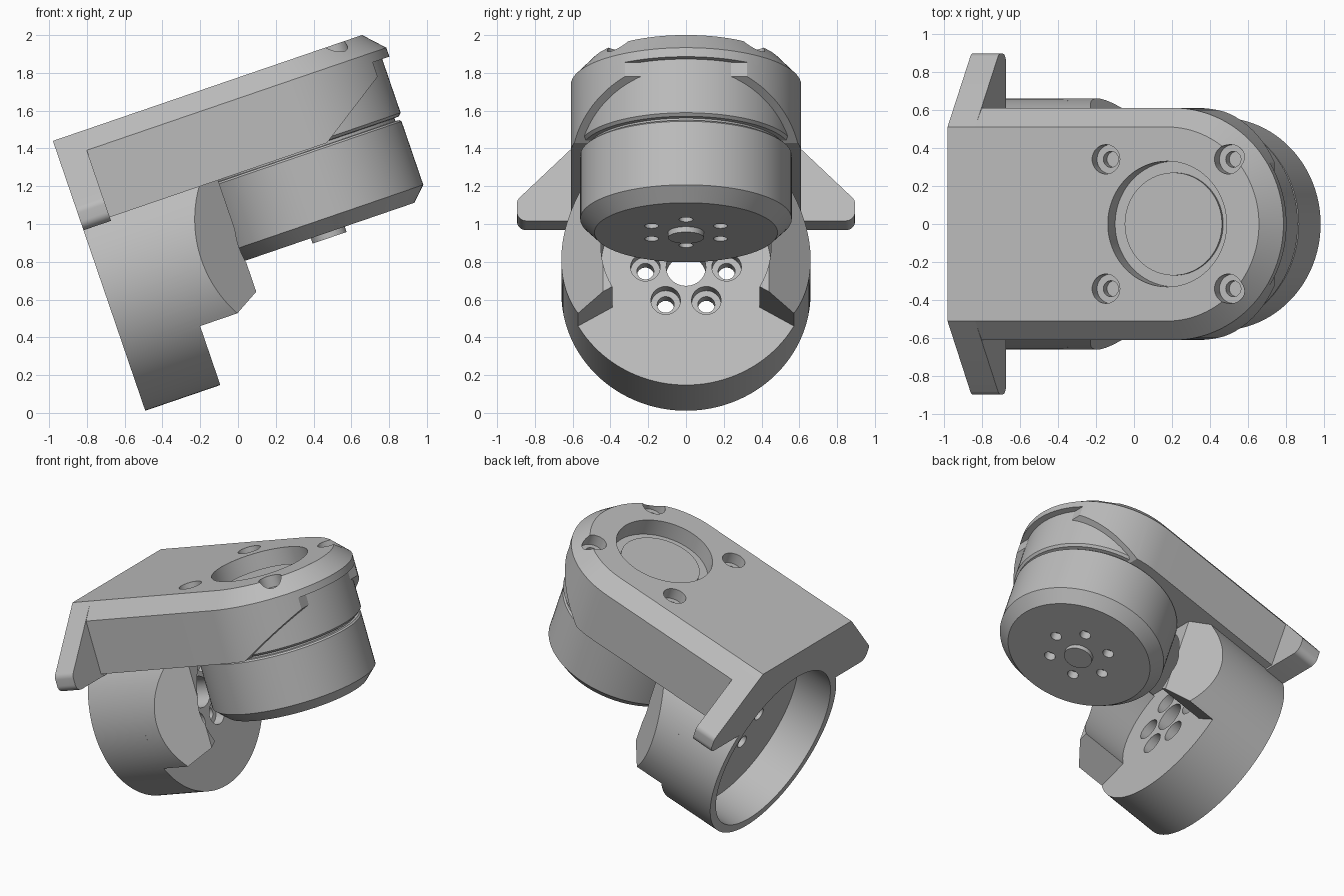
import bpy, bmesh, math
from mathutils import Matrix, Vector

cube = bpy.data.objects.get("Cube")
if cube:
    bpy.data.objects.remove(cube)

# The whole assembly is designed upright, then tilted about y
PLACE = Matrix.Translation((-0.98, 0, 1.44)) @ Matrix.Rotation(math.radians(-18.9), 4, 'Y')
AXIS = 1.22      # motor axis (x)
CUP = -0.85      # cup axis (z)

grey = bpy.data.materials.new("plain grey")
grey.use_nodes = True
GREY = (0.5, 0.5, 0.5, 1)
grey.diffuse_color = GREY
grey.node_tree.nodes["Principled BSDF"].inputs["Base Color"].default_value = GREY


def loft(name, rings):
    """Closed solid through a list of equal-length point rings."""
    bm = bmesh.new()
    loops = [[bm.verts.new(p) for p in ring] for ring in rings]
    n = len(loops[0])
    for a, b in zip(loops, loops[1:]):
        for i in range(n):
            j = (i + 1) % n
            bm.faces.new((a[i], a[j], b[j], b[i]))
    bm.faces.new(loops[0])
    bm.faces.new(loops[-1])
    bmesh.ops.recalc_face_normals(bm, faces=bm.faces)
    mesh = bpy.data.meshes.new(name)
    bm.to_mesh(mesh)
    bm.free()
    mesh.materials.append(grey)
    obj = bpy.data.objects.new(name, mesh)
    bpy.context.scene.collection.objects.link(obj)
    obj.matrix_world = PLACE
    return obj


def arc(cx, cy, r, start, end, n):
    return [(cx + r * math.cos(math.radians(start + (end - start) * i / n)),
             cy + r * math.sin(math.radians(start + (end - start) * i / n))) for i in range(n + 1)]


def prism(name, pts, axis, lo, hi):
    """Extrude a 2D outline along one axis."""
    def place(p, t):
        return {'X': (t, p[0], p[1]), 'Y': (p[0], t, p[1]), 'Z': (p[0], p[1], t)}[axis]
    return loft(name, [[place(p, t) for p in pts] for t in (lo, hi)])


def disc(name, axis, a, b, r, lo, hi, n=48):
    return prism(name, arc(a, b, r, 0, 360, n)[:-1], axis, lo, hi)


def turned(name, profile, n=96):
    """Solid of (radius, z) rings around the motor axis."""
    return loft(name, [[(x, y, z) for x, y in arc(AXIS, 0, r, 0, 360, n)[:-1]] for r, z in profile])


def boolean(obj, others, operation):
    for other in others:
        mod = obj.modifiers.new("join or cut", 'BOOLEAN')
        mod.operation, mod.solver, mod.object = operation, 'EXACT', other
    bpy.context.view_layer.update()
    result = obj.evaluated_get(bpy.context.evaluated_depsgraph_get())
    mesh = bpy.data.meshes.new_from_object(result)
    obj.modifiers.clear()
    obj.data = mesh
    for other in others:
        bpy.data.objects.remove(other)


def smooth(obj):
    obj.data.shade_smooth()
    obj.data.set_sharp_from_angle(angle=math.radians(25))


# Arm: round-ended block with a bevelled upper rim
def arm_outline(half, z):
    pts = [(0, -half)] + arc(AXIS, 0, half, -90, 90, 64) + [(0, half)]
    return [(x, y, z) for x, y in pts]


bracket = loft("bracket", [arm_outline(0.61, -0.48), arm_outline(0.61, -0.105), arm_outline(0.51, 0)])

# Opening at the end of the arm that reveals the motor
opening = [(1.369, -0.48), (1.737, -0.235), (1.737, -0.155), (2, -0.155), (2, -0.6), (1.369, -0.6)]
boolean(bracket, [prism("opening", opening, 'Y', -1, 1)], 'DIFFERENCE')

# Back plate with two rounded wings
half = [(0.51, 0)] + arc(0.845, -0.405, 0.05, 45, 0, 8) + arc(0.845, -0.45, 0.05, 0, -90, 8)
plate = half + [(-y, z) for y, z in reversed(half)]
parts = [prism("back_plate", plate, 'X', 0, 0.154)]

# Round cup and its two forward jaws
parts.append(disc("cup", 'X', 0, CUP, 0.66, 0, 0.42, 128))
for side in (1, -1):
    sector = arc(0, CUP, 0.66, -30, 50, 32) + arc(0, CUP, 0.45, 50, -30, 32)
    jaw = prism("jaw", [(side * y, z) for y, z in sector], 'X', 0.38, 0.76)
    bevel = [(0.5, 0.7), (0.9, 0.3), (0.9, 0.9)]
    cutter = prism("jaw_bevel", [(x, side * y) for x, y in bevel], 'Z', -1.4, -0.47)
    boolean(jaw, [cutter], 'DIFFERENCE')
    parts.append(jaw)
boolean(bracket, parts, 'UNION')

# Cup hollow, centre bore and ring of counterbored holes
cuts = [disc("hollow", 'X', 0, CUP, 0.6, -0.1, 0.28, 128),
        disc("bore", 'X', 0, CUP, 0.105, 0.2, 0.5)]
for y, z in arc(0, CUP, 0.215, 0, 300, 5):
    cuts.append(disc("bolt_hole", 'X', y, z, 0.045, 0.2, 0.5))
    cuts.append(disc("counterbore", 'X', y, z, 0.078, 0.35, 0.5))

# Round recess and four screw holes on top of the arm
cuts.append(disc("recess", 'Z', AXIS, 0, 0.33, -0.12, 0.1, 96))
for dx in (-0.34, 0.34):
    for y in (-0.34, 0.34):
        cuts.append(disc("screw_hole", 'Z', AXIS + dx, y, 0.042, -0.2, 0.1))
        cuts.append(disc("screw_head", 'Z', AXIS + dx, y, 0.077, -0.08, 0.1))
boolean(bracket, cuts, 'DIFFERENCE')

# Motor: upper half, groove, lower half with bevelled base
motor = turned("motor", [(0.57, -0.14), (0.57, -0.455), (0.555, -0.47), (0.53, -0.472), (0.53, -0.488),
                         (0.55, -0.49), (0.56, -0.5), (0.56, -0.855), (0.485, -0.93)])
boolean(motor, [disc("base_hole", 'Z', x, y, 0.037, -1, -0.87, 32)
                for x, y in arc(AXIS, 0, 0.21, 0, 300, 5)], 'DIFFERENCE')
shaft = turned("motor_shaft", [(0.095, -0.9), (0.095, -0.96)], 48)
cap = turned("recess_disc", [(0.27, -0.15), (0.27, -0.1)])

for obj in (bracket, motor, shaft, cap):
    smooth(obj)
